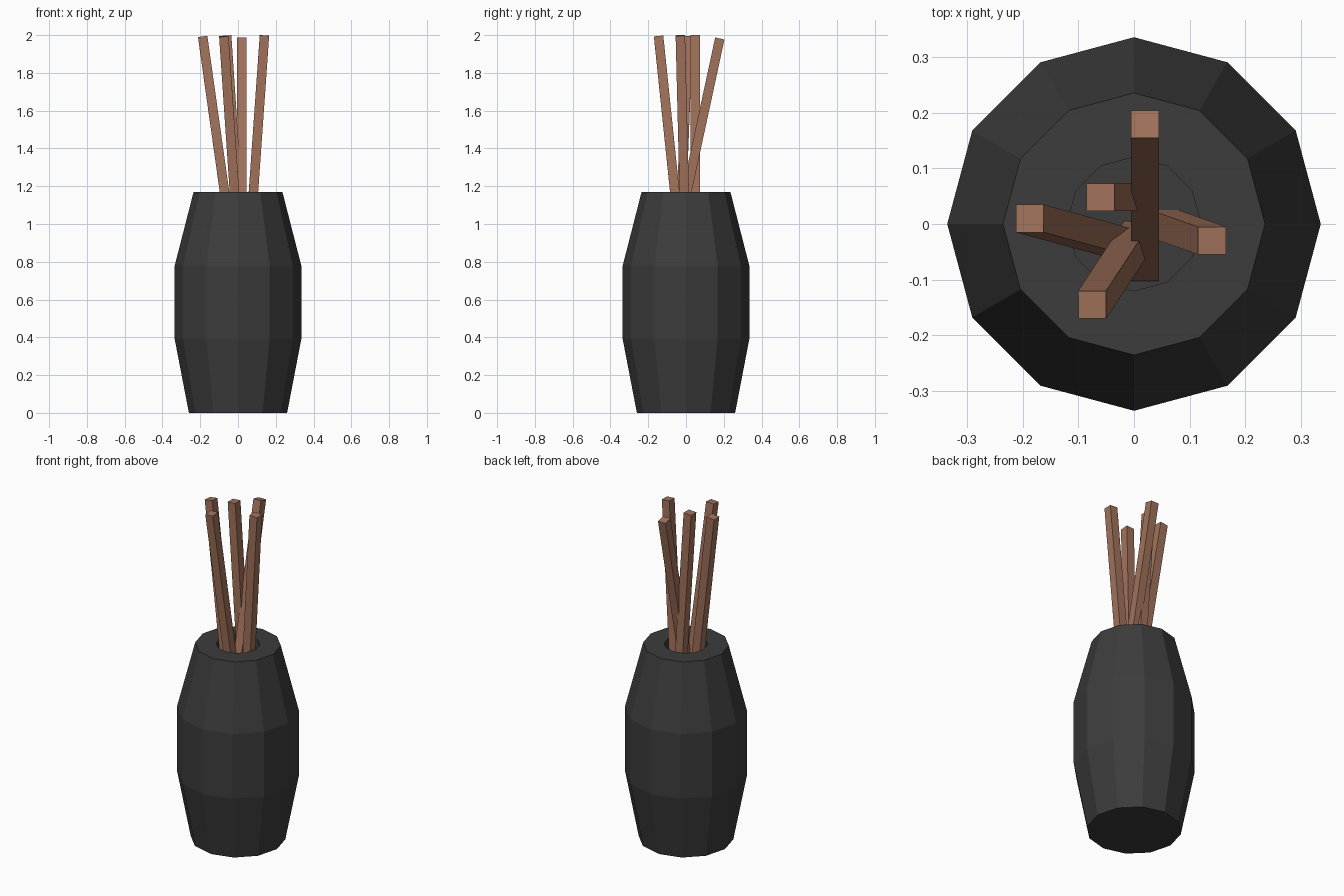
import bpy, bmesh, math
from mathutils import Vector, Matrix

if "Cube" in bpy.data.objects:
    bpy.data.objects.remove(bpy.data.objects["Cube"])

SIDES = 12
FLOOR = 0.79


def material(name, color):
    m = bpy.data.materials.new(name)
    m.diffuse_color = (*color, 1)
    m.use_nodes = True
    m.node_tree.nodes["Principled BSDF"].inputs["Base Color"].default_value = m.diffuse_color
    return m


def finish(bm, name, mat):
    bmesh.ops.recalc_face_normals(bm, faces=bm.faces)
    mesh = bpy.data.meshes.new(name)
    bm.to_mesh(mesh)
    bm.free()
    mesh.materials.append(mat)
    obj = bpy.data.objects.new(name, mesh)
    bpy.context.collection.objects.link(obj)
    return obj


def lathe(name, profile, mat):
    bm = bmesh.new()
    rings = [[bm.verts.new((r * math.cos(math.tau * i / SIDES),
                            r * math.sin(math.tau * i / SIDES), z))
              for i in range(SIDES)] for r, z in profile]
    for a, b in zip(rings, rings[1:]):
        for i in range(SIDES):
            j = (i + 1) % SIDES
            bm.faces.new((a[i], a[j], b[j], b[i]))
    bm.faces.new(rings[0])
    bm.faces.new(rings[-1])
    return finish(bm, name, mat)


def stick(name, bottom, top, mat, width=0.05):
    bottom, top = Vector(bottom), Vector(top)
    axis = top - bottom
    rot = Vector((0, 0, 1)).rotation_difference(axis).to_matrix().to_4x4()
    bm = bmesh.new()
    bmesh.ops.create_cube(bm, size=1, matrix=Matrix.Translation((bottom + top) / 2)
                          @ rot @ Matrix.Diagonal((width, width, axis.length, 1)))
    return finish(bm, name, mat)


dark = material("dark_ceramic", (0.045, 0.045, 0.045))
wood = material("wood", (0.36, 0.17, 0.105))

# Vase: outer wall, flat rim, and straight recess
lathe("vase", [(0.26, 0), (0.335, 0.39), (0.335, 0.78), (0.235, 1.17),
               (0.12, 1.17), (0.12, FLOOR)], dark)

# Sticks: bottom x, y and top x, y, z
sticks = [
    ((-0.018, -0.036), (-0.187, 0.010, 1.992)),
    ((0.055, 0.000), (0.140, -0.030, 1.998)),
    ((0.020, -0.078), (0.020, 0.179, 1.982)),
    ((0.020, 0.048), (-0.060, 0.048, 1.998)),
    ((0.007, -0.020), (-0.075, -0.145, 1.994)),
]
for n, ((x, y), top) in enumerate(sticks, 1):
    stick(f"stick_{n}", (x, y, FLOOR), top, wood)
